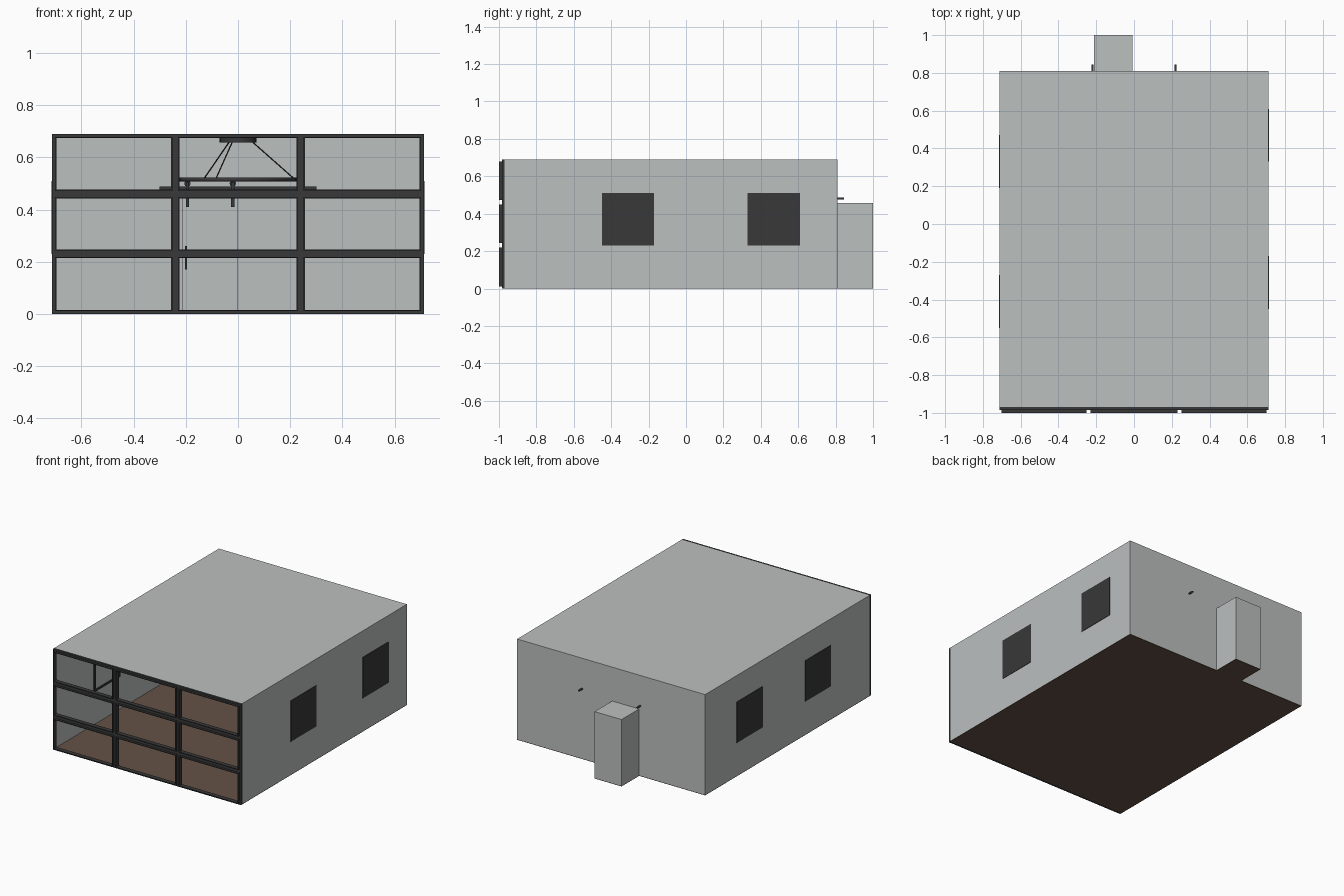
import bpy, math
from mathutils import Vector

if "Cube" in bpy.data.objects:
    bpy.data.objects.remove(bpy.data.objects["Cube"])


def material(name, rgb):
    m = bpy.data.materials.new(name)
    m.diffuse_color = (*rgb, 1)
    m.use_nodes = True
    m.node_tree.nodes["Principled BSDF"].inputs["Base Color"].default_value = m.diffuse_color
    return m


WALL = material("wall_grey", (0.50, 0.525, 0.52))
DARK = material("dark_metal", (0.04, 0.04, 0.04))
WOOD = material("floor_brown", (0.127, 0.083, 0.062))


def box(name, x0, x1, y0, y1, z0, z1, mat):
    bpy.ops.mesh.primitive_cube_add(size=1, location=((x0 + x1) / 2, (y0 + y1) / 2, (z0 + z1) / 2))
    ob = bpy.context.object
    ob.scale = (x1 - x0, y1 - y0, z1 - z0)
    bpy.ops.object.transform_apply(location=False, rotation=False, scale=True)
    ob.name = name
    ob.data.materials.append(mat)
    return ob


def rod(name, a, b, r, mat, sides=16):
    a, b = Vector(a), Vector(b)
    d = b - a
    bpy.ops.mesh.primitive_cylinder_add(vertices=sides, radius=r, depth=d.length, location=(a + b) / 2)
    ob = bpy.context.object
    ob.rotation_euler = d.to_track_quat('Z', 'Y').to_euler()
    ob.name = name
    ob.data.materials.append(mat)
    bpy.ops.object.shade_smooth_by_angle()
    return ob


W, F, B, H, T = 0.712, -0.97, 0.81, 0.69, 0.004
DX0, DX1, DZ = -0.212, -0.008, 0.458      # doorway

# room shell
box("floor", -W, W, F, B, 0, T, WOOD)
box("ceiling", -W, W, F, B, H - T, H, WALL)
for s, n in ((-1, "left"), (1, "right")):
    box(n + "_wall", *sorted((s * W, s * (W - T))), F, B, T, H - T, WALL)
box("back_wall_left", -W + T, DX0, B - T, B, T, H - T, WALL)
box("back_wall_right", DX1, W - T, B - T, B, T, H - T, WALL)
box("back_wall_above_door", DX0, DX1, B - T, B, DZ, H - T, WALL)

# entrance niche behind the door
box("niche_floor", DX0, DX1, B, 1.0, 0, T, WOOD)
box("niche_roof", DX0, DX1, B, 1.0, DZ - T, DZ, WALL)
box("niche_left", DX0, DX0 + T, B, 1.0, T, DZ - T, WALL)
box("niche_right", DX1 - T, DX1, B, 1.0, T, DZ - T, WALL)
box("niche_back", DX0 + T, DX1 - T, 1.0 - T, 1.0, T, DZ - T, WALL)

# side windows: dark pane outside, slim frame inside
for s, n, starts in ((-1, "left", (-0.55, 0.19)), (1, "right", (-0.45, 0.33))):
    for y in starts:
        y1, z0, z1 = y + 0.28, 0.23, 0.51
        box(n + "_window", *sorted((s * W, s * (W + 0.003))), y, y1, z0, z1, DARK)
        xi = sorted((s * (W - T), s * (W - 0.012)))
        for a, b, c, d in ((y, y1, z0, z0 + 0.012), (y, y1, z1 - 0.012, z1),
                           (y, y + 0.012, z0, z1), (y1 - 0.012, y1, z0, z1)):
            box(n + "_window_frame", *xi, a, b, c, d, DARK)

# front window wall: outer frame, mullions and transoms
FM = -0.985
E = 0.016
box("front_frame_bottom", -W, W, FM, F, 0, E, DARK)
box("front_frame_top", -W, W, FM, F, H - E, H, DARK)
for s in (-1, 1):
    box("front_frame_side", *sorted((s * W, s * (W - E))), FM, F, E, H - E, DARK)
    box("front_mullion", s * 0.24 - 0.016, s * 0.24 + 0.016, FM, F, E, H - E, DARK)
box("front_transom_low", -W + E, W - E, FM, F, 0.214, 0.248, DARK)
box("front_transom_high", -W + E, W - E, FM, F, 0.443, 0.477, DARK)

# raised lips around every pane
L = 0.005
cols = ((-W + E, -0.256), (-0.224, 0.224), (0.256, W - E))
rows = ((E, 0.214), (0.248, 0.443), (0.477, H - E))
for x0, x1 in cols:
    for z0, z1 in rows:
        box("pane_lip_low", x0 - L, x1 + L, -1.0, FM, z0 - L, z0, DARK)
        box("pane_lip_high", x0 - L, x1 + L, -1.0, FM, z1, z1 + L, DARK)
        box("pane_lip_left", x0 - L, x0, -1.0, FM, z0, z1, DARK)
        box("pane_lip_right", x1, x1 + L, -1.0, FM, z0, z1, DARK)

# sliding door with three recessed panels
DY0, DY1 = 0.785, 0.80
box("door_core", -0.212, 0, DY0 + 0.005, DY1, 0.006, 0.465, WALL)
box("door_stile_left", -0.212, -0.18, DY0, DY0 + 0.005, 0.006, 0.465, WALL)
box("door_stile_right", -0.035, 0, DY0, DY0 + 0.005, 0.006, 0.465, WALL)
for z0, z1 in ((0.006, 0.03), (0.137, 0.18), (0.29, 0.335), (0.445, 0.465)):
    box("door_rail", -0.18, -0.035, DY0, DY0 + 0.005, z0, z1, WALL)
box("door_handle", -0.203, -0.195, DY0 - 0.018, DY0 - 0.010, 0.17, 0.26, DARK)
for z in (0.18, 0.245):
    box("handle_post", -0.203, -0.195, DY0 - 0.010, DY0, z, z + 0.008, DARK)

# track, rollers and straps of the sliding door
box("door_track", -0.30, 0.30, 0.782, 0.79, 0.473, 0.489, DARK)
for x in (-0.22, 0.22):
    rod("track_bolt", (x, 0.79, 0.481), (x, 0.845, 0.481), 0.006, DARK)
for x in (-0.194, -0.02):
    box("door_strap", x - 0.006, x + 0.006, 0.774, 0.78, 0.41, 0.505, DARK)
    rod("door_roller", (x, 0.78, 0.5), (x, 0.792, 0.5), 0.012, DARK)

# ring pendant lamp
CY = -0.08
rod("lamp_canopy", (0, CY, 0.657), (0, CY, H - T), 0.07, DARK, 32)
bpy.ops.mesh.primitive_cylinder_add(vertices=48, radius=0.224, depth=0.015,
                                    end_fill_type='NOTHING', location=(0, CY, 0.515))
ring = bpy.context.object
ring.name = "lamp_ring"
ring.data.materials.append(DARK)
mod = ring.modifiers.new("thickness", 'SOLIDIFY')
mod.thickness = 0.018
mod.offset = -1
bpy.ops.object.shade_smooth_by_angle()
for k in range(3):
    a = math.radians(7 + 120 * k)
    c, s = math.cos(a), math.sin(a)
    rod("lamp_wire", (0.055 * c, CY + 0.055 * s, 0.66), (0.217 * c, CY + 0.217 * s, 0.518), 0.0025, DARK, 8)
